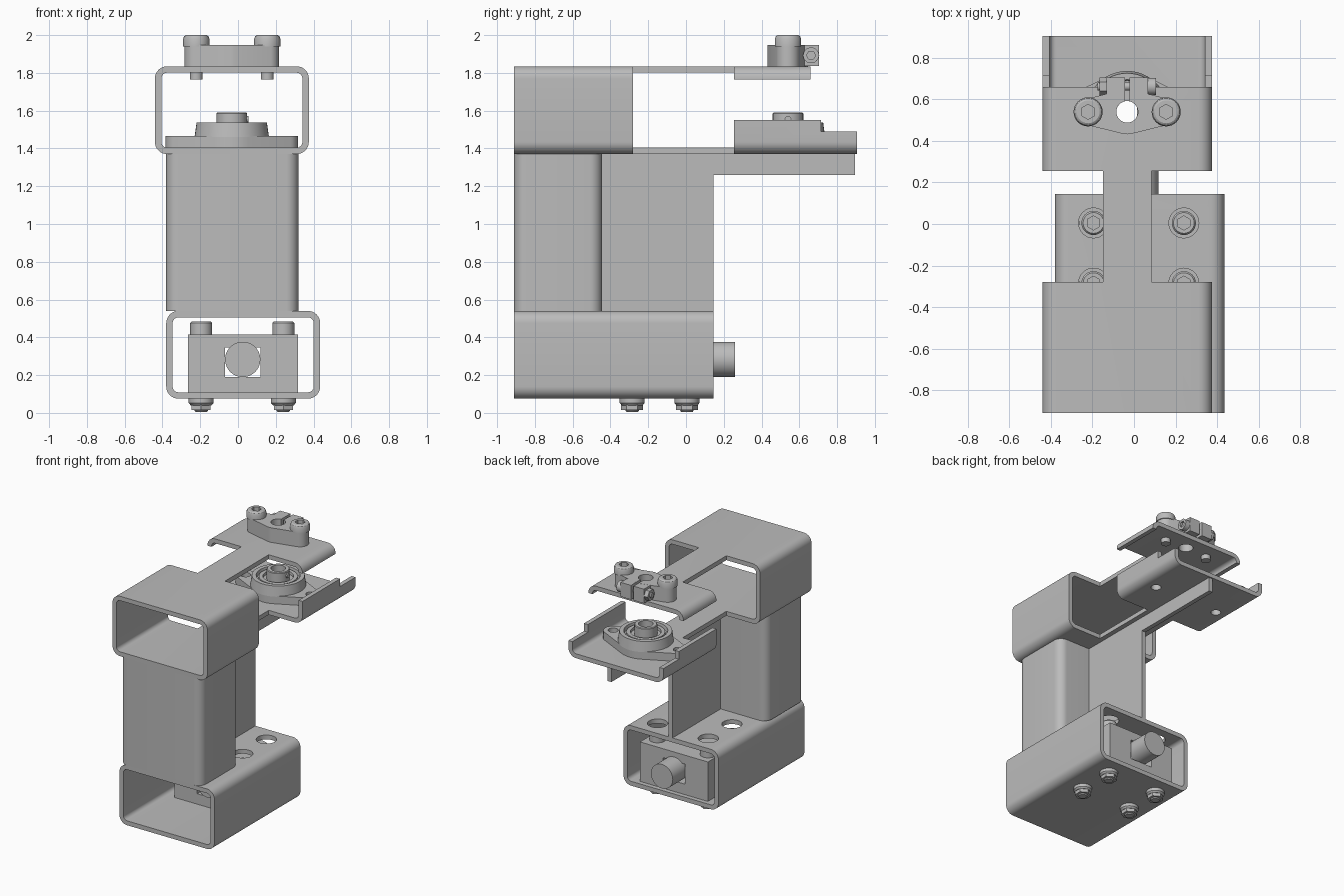
import bpy, bmesh
from math import cos, sin, pi, tau
from mathutils import Matrix, Vector

if "Cube" in bpy.data.objects:
    bpy.data.objects.remove(bpy.data.objects["Cube"])

metal = bpy.data.materials.new("plain grey metal")
metal.use_nodes = True
GREY = (0.5, 0.5, 0.5, 1)
metal.diffuse_color = GREY
metal.node_tree.nodes["Principled BSDF"].inputs["Base Color"].default_value = GREY

WALL = 0.034
AXIS_X, AXIS_Y = -0.033, 0.54      # centre line of clamp and bearing
parts = []


def finish(name, bm):
    bmesh.ops.recalc_face_normals(bm, faces=bm.faces)
    mesh = bpy.data.meshes.new(name)
    bm.to_mesh(mesh)
    bm.free()
    mesh.materials.append(metal)
    obj = bpy.data.objects.new(name, mesh)
    bpy.context.collection.objects.link(obj)
    parts.append(obj)
    return obj


def box(name, x, y, z):
    bm = bmesh.new()
    lo, hi = Vector((x[0], y[0], z[0])), Vector((x[1], y[1], z[1]))
    bmesh.ops.create_cube(bm, size=1)
    for v in bm.verts:
        v.co = (lo + hi) / 2 + v.co * (hi - lo)
    return finish(name, bm)


def prism(name, sides, r, span, at, axis="z"):
    """Cylinder or polygon bar; span is along the axis, at is the other two coordinates."""
    bm = bmesh.new()
    bmesh.ops.create_cone(bm, cap_ends=True, segments=sides, radius1=r, radius2=r,
                          depth=span[1] - span[0])
    mid = (span[0] + span[1]) / 2
    place = {"x": (Matrix.Rotation(pi / 2, 4, "Y"), (mid, *at)),
             "y": (Matrix.Rotation(pi / 2, 4, "X"), (at[0], mid, at[1])),
             "z": (Matrix(), (*at, mid))}[axis]
    bm.transform(Matrix.Translation(place[1]) @ place[0])
    return finish(name, bm)


def lathe(name, profile, at, steps=32):
    """Spin a closed (radius, height) profile around a vertical axis."""
    bm = bmesh.new()
    verts = [bm.verts.new((r, 0, z)) for r, z in profile]
    edges = [bm.edges.new((a, b)) for a, b in zip(verts, verts[1:] + verts[:1])]
    bmesh.ops.spin(bm, geom=verts + edges, axis=(0, 0, 1), cent=(0, 0, 0),
                   angle=tau, steps=steps, use_duplicate=False)
    bmesh.ops.remove_doubles(bm, verts=bm.verts, dist=0.0005)
    bm.transform(Matrix.Translation((*at, 0)))
    return finish(name, bm)


def lobes(name, circles, z):
    """Plate whose outline wraps around several (x, y, radius) circles."""
    bm = bmesh.new()
    for cx, cy, r in circles:
        for i in range(40):
            for h in z:
                bm.verts.new((cx + r * cos(tau * i / 40), cy + r * sin(tau * i / 40), h))
    out = bmesh.ops.convex_hull(bm, input=bm.verts)
    loose = {v for v in out["geom_interior"] + out["geom_unused"]
             if isinstance(v, bmesh.types.BMVert)}
    bmesh.ops.delete(bm, geom=list(loose), context="VERTS")
    bmesh.ops.dissolve_limit(bm, angle_limit=0.01, verts=bm.verts, edges=bm.edges)
    return finish(name, bm)


def rounded(u, v, r):
    corners = ((u[1], v[1], -1, -1), (u[0], v[1], 1, -1), (u[0], v[0], 1, 1), (u[1], v[0], -1, 1))
    return [(cu + su * r + r * cos((q + i / 8) * pi / 2), cv + sv * r + r * sin((q + i / 8) * pi / 2))
            for q, (cu, cv, su, sv) in enumerate(corners) for i in range(9)]


def tube(name, u, v, length, axis):
    """Hollow rounded rectangular section along y or z."""
    bm = bmesh.new()
    outer = rounded(u, v, 0.065)
    inner = rounded((u[0] + WALL, u[1] - WALL), (v[0] + WALL, v[1] - WALL), 0.065 - WALL)
    rings = []
    for pts, l in ((outer, length[0]), (outer, length[1]), (inner, length[1]), (inner, length[0])):
        rings.append([bm.verts.new((a, l, b) if axis == "y" else (a, b, l)) for a, b in pts])
    n = len(outer)
    for a, b in zip(rings, rings[1:] + rings[:1]):
        for i in range(n):
            bm.faces.new((a[i], a[(i + 1) % n], b[(i + 1) % n], b[i]))
    return finish(name, bm)


def cut(obj, *cutters):
    for c in cutters:
        mod = obj.modifiers.new("cut", "BOOLEAN")
        mod.operation, mod.solver, mod.object = "DIFFERENCE", "EXACT", c
        bpy.context.view_layer.objects.active = obj
        bpy.ops.object.modifier_apply(modifier=mod.name)
        parts.remove(c)
        bpy.data.objects.remove(c)


def bore(r, span, at=(AXIS_X, AXIS_Y)):
    return prism("bore_cutter", 32, r, span, at)


# Lower tube, with access holes above the four bolts
BOLTS = [(x, y) for x in (-0.195, 0.24) for y in (-0.285, 0.005)]
lower_tube = tube("lower_tube", (-0.38, 0.435), (0.075, 0.54), (-0.91, 0.145), "y")
cut(lower_tube, *[bore(0.072, (0.45, 0.6), p) for p in BOLTS])

# Post and web plate with its bracket arm
tube("post", (-0.38, 0.32), (-0.91, -0.445), (0.54, 1.37), "z")
web = box("web_plate", (0.014, 0.048), (-0.446, 0.895), (0.54, 1.37))
cut(web, box("web_cutter", (-0.5, 0.5), (0.145, 1), (0.4, 1.26)))

# Upper tube, trimmed to two necks and two end trays
upper = tube("upper_tube", (-0.44, 0.375), (1.37, 1.835), (-0.91, 0.905), "y")
cut(upper,
    box("c", (-0.6, -0.15), (-0.28, 0.255), (1.2, 2)),
    box("c", (0.085, 0.6), (-0.28, 0.255), (1.2, 2)),
    box("c", (-0.6, 0.6), (0.255, 0.715), (1.55, 1.765)),
    box("c", (-0.6, 0.6), (0.66, 1), (1.55, 2)),
    box("c", (-0.6, 0.6), (0.715, 1), (1.49, 1.6)),
    bore(0.052, (1.3, 1.9)),
    *[bore(0.036, (1.3, 1.5), (AXIS_X + s * 0.28, AXIS_Y)) for s in (-1, 1)])

# Slide block and shaft in the lower tube
block = box("slide_block", (-0.265, 0.318), (-0.4, 0.11), (0.109, 0.415))
cut(block, box("c", (-0.07, 0.12), (-0.6, 0.3), (0.19, 0.345)))
prism("shaft", 40, 0.0935, (-0.41, 0.26), (0.025, 0.283), "y")

# Four socket bolts with flanged nuts
for p in BOLTS:
    bolt = lathe("block_bolt", [(0, 0.005), (0.03, 0.005), (0.036, 0.012), (0.036, 0.414),
                                (0.058, 0.414), (0.058, 0.475), (0.05, 0.485), (0, 0.485)], p)
    cut(bolt, prism("c", 6, 0.034, (0.445, 0.5), p))
    prism("nut", 6, 0.058, (0.014, 0.055), p)
    lathe("nut_flange", [(0, 0.04), (0.055, 0.04), (0.066, 0.052), (0.066, 0.075), (0, 0.075)], p)

# Flange bearing on the lower tray
EARS = [(AXIS_X + s * 0.28, AXIS_Y) for s in (-1, 1)]
flange = lobes("bearing_flange", [(AXIS_X, AXIS_Y, 0.195)] + [(*e, 0.07) for e in EARS],
               (1.403, 1.465))
cut(flange, bore(0.052, (1.3, 1.6)), *[bore(0.036, (1.3, 1.6), e) for e in EARS])
lathe("bearing_housing", [(0.052, 1.46), (0.197, 1.46), (0.186, 1.538), (0.155, 1.538),
                          (0.15, 1.51), (0.138, 1.51), (0.136, 1.53), (0.108, 1.53),
                          (0.106, 1.51), (0.081, 1.51), (0.081, 1.585), (0.076, 1.59),
                          (0.052, 1.59)], (AXIS_X, AXIS_Y), 48)
prism("set_screw", 12, 0.018, (0.03, 0.056), (AXIS_Y, 1.555), "x")

# Split clamp on the upper tray
clamp = lobes("clamp_body", [(AXIS_X, AXIS_Y, 0.108)]
              + [(AXIS_X + s * 0.188, AXIS_Y, 0.063) for s in (-1, 1)], (1.835, 1.948))
ears = box("clamp_ears", (AXIS_X - 0.1, AXIS_X + 0.1), (0.62, 0.705), (1.836, 1.947))
for piece in (clamp, ears):
    cut(piece, bore(0.052, (1.8, 2)),
        box("c", (AXIS_X - 0.011, AXIS_X + 0.011), (AXIS_Y, 0.8), (1.8, 2)))
pinch = prism("pinch_bolt_head", 24, 0.042, (0.066, 0.105), (0.662, 1.893), "x")
cut(pinch, prism("c", 6, 0.024, (0.088, 0.12), (0.662, 1.893), "x"))
prism("pinch_nut", 6, 0.044, (-0.165, -0.132), (0.662, 1.893), "x")
prism("pinch_rod", 16, 0.02, (-0.175, 0.08), (0.662, 1.893), "x")

# Two button bolts through the clamp
for s in (-1, 1):
    p = (AXIS_X + s * 0.188, AXIS_Y)
    button = lathe("clamp_bolt", [(0, 1.765), (0.034, 1.765), (0.034, 1.94), (0.07, 1.94),
                                  (0.07, 1.98), (0.064, 1.994), (0.055, 2), (0, 2)], p)
    cut(button, prism("c", 6, 0.036, (1.97, 2.1), p))

# Smooth rounded surfaces, keep edges crisp
bpy.ops.object.select_all(action="DESELECT")
for obj in parts:
    obj.select_set(True)
bpy.context.view_layer.objects.active = parts[0]
bpy.ops.object.shade_smooth_by_angle(angle=pi / 6)
